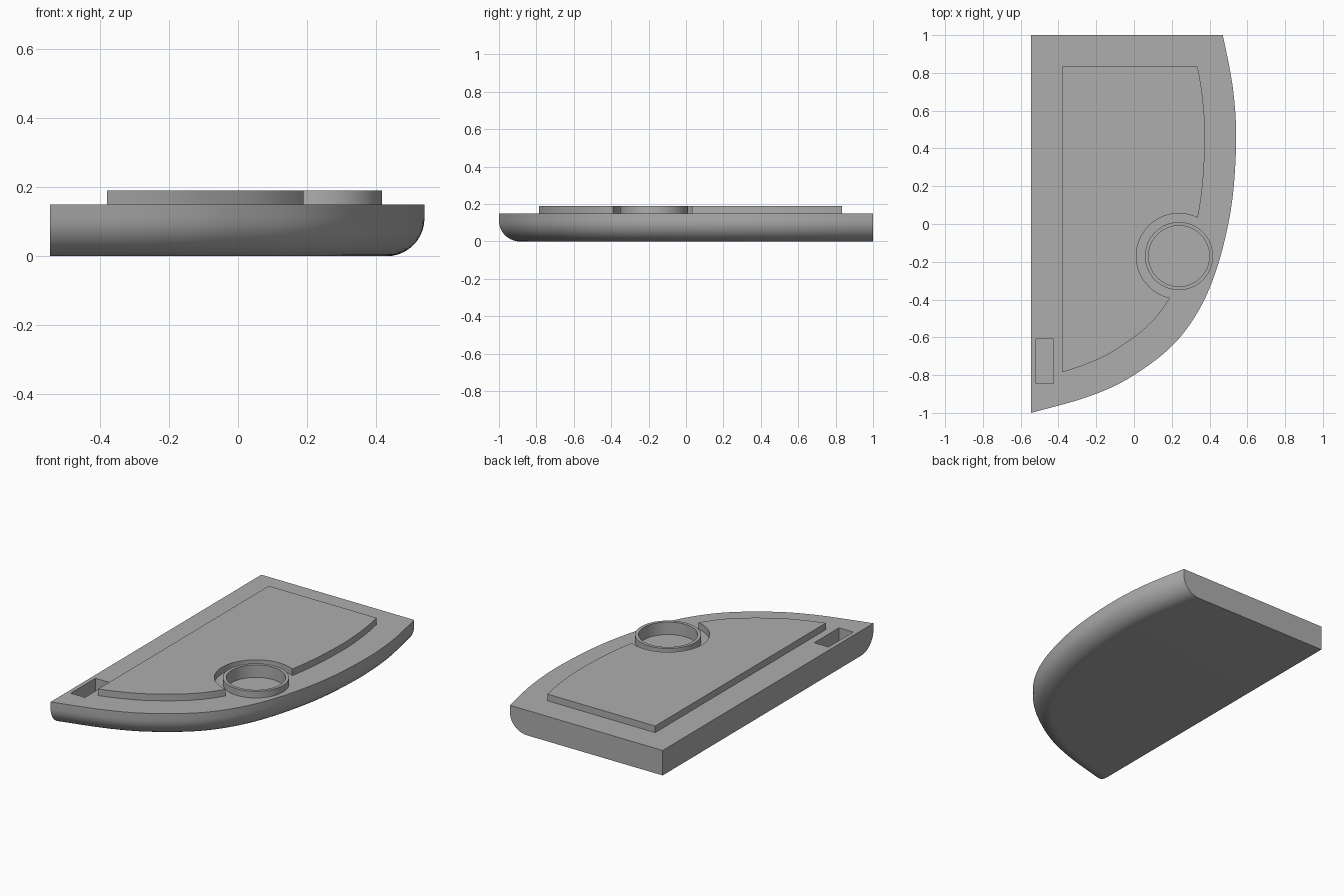
import bpy, bmesh, math
from mathutils import Vector

if "Cube" in bpy.data.objects:
    bpy.data.objects.remove(bpy.data.objects["Cube"])

grey = bpy.data.materials.new("plain grey")
grey.use_nodes = True
color = (0.42, 0.42, 0.42, 1)
grey.diffuse_color = color
grey.node_tree.nodes["Principled BSDF"].inputs["Base Color"].default_value = color

LEFT, BACK = -0.545, 1.0
BODY_TOP, DECK_TOP, FLOOR = 0.15, 0.19, 0.115
FILLET, MARGIN = 0.11, 0.165
CUP = Vector((0.238, -0.17))

# Curved edge, back to front; the first and last points lie beyond the body
KEYS = [Vector(p) for p in (
    (0.40, 1.3), (0.47, 1.0), (0.526, 0.7), (0.54, 0.4), (0.505, 0.03), (0.40, -0.34),
    (0.235, -0.61), (0.0, -0.80), (-0.23, -0.91), (-0.545, -1.0), (-0.86, -1.085))]


def spline(keys, steps=12):
    pts = []
    for a, b, c, d in zip(keys, keys[1:], keys[2:], keys[3:]):
        for i in range(steps):
            t = i / steps
            pts.append(0.5 * (2 * b + (c - a) * t + (2 * a - 5 * b + 4 * c - d) * t * t
                              + (3 * b - a - 3 * c + d) * t ** 3))
    return [keys[0]] + pts + [keys[-2], keys[-1]]


EDGE = spline(KEYS)


def outline(offset, left, back, count=72):
    """Offset the curved edge inward, trim it to the straight sides, respace it."""
    moved = []
    for i, p in enumerate(EDGE):
        t = (EDGE[min(i + 1, len(EDGE) - 1)] - EDGE[max(i - 1, 0)]).normalized()
        moved.append(p + Vector((t.y, -t.x)) * offset)
    path = []
    for a, b in zip(moved, moved[1:]):
        if a.y > back >= b.y:
            path.append(a.lerp(b, (a.y - back) / (a.y - b.y)))
        if a.x > left >= b.x:
            path.append(a.lerp(b, (a.x - left) / (a.x - b.x)))
            break
        if b.y < back:
            path.append(b)
    lengths = [0]
    for a, b in zip(path, path[1:]):
        lengths.append(lengths[-1] + (b - a).length)
    result, k = [Vector((left, back))], 0
    for i in range(count + 1):
        s = lengths[-1] * i / count
        while k < len(path) - 2 and lengths[k + 1] < s:
            k += 1
        span = max(lengths[k + 1] - lengths[k], 1e-9)
        result.append(path[k].lerp(path[k + 1], min((s - lengths[k]) / span, 1)))
    return result


def loft(name, layers, closed=False):
    """Skin a stack of (outline, z) layers; closed joins last to first, else caps."""
    bm = bmesh.new()
    rings = [[bm.verts.new((p.x, p.y, z)) for p in pts] for pts, z in layers]
    pairs = list(zip(rings, rings[1:]))
    if closed:
        pairs.append((rings[-1], rings[0]))
    else:
        bm.faces.new(rings[0])
        bm.faces.new(rings[-1])
    for low, high in pairs:
        n = len(low)
        for i in range(n):
            j = (i + 1) % n
            bm.faces.new((low[i], low[j], high[j], high[i]))
    bmesh.ops.recalc_face_normals(bm, faces=bm.faces)
    mesh = bpy.data.meshes.new(name)
    bm.to_mesh(mesh)
    bm.free()
    mesh.materials.append(grey)
    obj = bpy.data.objects.new(name, mesh)
    bpy.context.collection.objects.link(obj)
    return obj


def circle(radius, n=72):
    return [CUP + Vector((math.cos(a), math.sin(a))) * radius
            for a in (math.tau * i / n for i in range(n))]


def activate(obj):
    bpy.ops.object.select_all(action='DESELECT')
    obj.select_set(True)
    bpy.context.view_layer.objects.active = obj


def cut(obj, cutter):
    cutter.hide_render = True
    mod = obj.modifiers.new("cut", 'BOOLEAN')
    mod.operation, mod.object, mod.solver = 'DIFFERENCE', cutter, 'EXACT'
    activate(obj)
    bpy.ops.object.modifier_apply(modifier=mod.name)
    bpy.data.objects.remove(cutter)


# Body with a rounded lower edge along the curved side
layers = []
for i in range(11):
    a = math.pi / 2 * i / 10
    layers.append((outline(FILLET * (1 - math.sin(a)), LEFT, BACK), FILLET * (1 - math.cos(a))))
layers.append((outline(0, LEFT, BACK), BODY_TOP))
body = loft("body", layers)

# Round well and rectangular slot sunk into the body
cut(body, loft("well_cutter", [(circle(0.161), FLOOR), (circle(0.161), 0.3)]))
slot = [Vector(p) for p in ((-0.52, -0.845), (-0.425, -0.845), (-0.425, -0.61), (-0.52, -0.61))]
cut(body, loft("slot_cutter", [(slot, 0.07), (slot, 0.3)]))

# Raised deck, notched around the cup
shape = outline(MARGIN, LEFT + MARGIN, BACK - MARGIN)
deck = loft("raised_deck", [(shape, BODY_TOP), (shape, DECK_TOP)])
cut(deck, loft("notch_cutter", [(circle(0.226), 0.1), (circle(0.226), 0.3)]))

# Cup rim standing around the well
rim = loft("cup_rim", [(circle(0.18), BODY_TOP), (circle(0.18), DECK_TOP),
                       (circle(0.161), DECK_TOP), (circle(0.161), BODY_TOP)], closed=True)

for obj in (body, deck, rim):
    activate(obj)
    bpy.ops.object.shade_smooth_by_angle(angle=math.radians(30))
